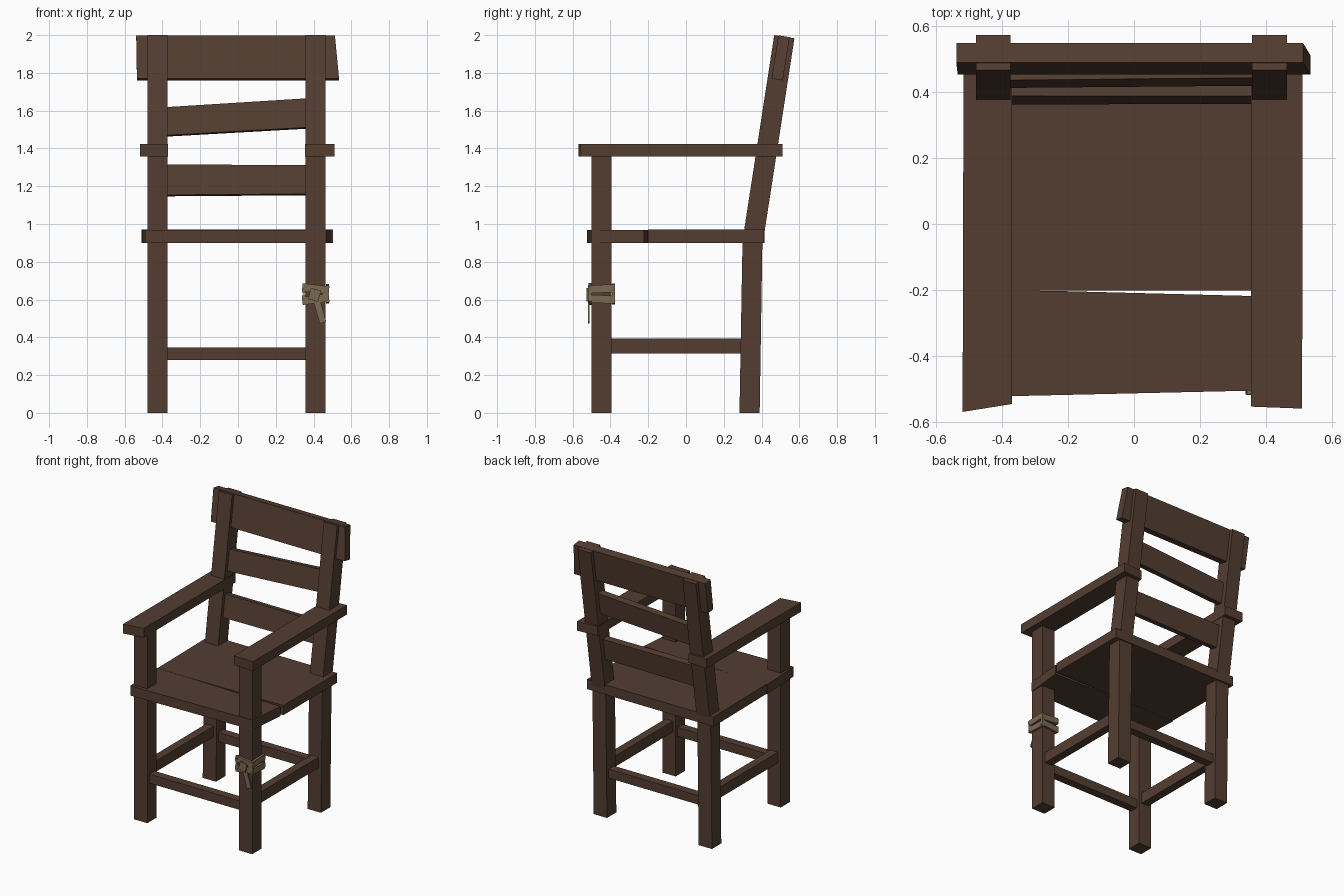
import bpy, bmesh, math
from mathutils import Vector, Matrix

if "Cube" in bpy.data.objects:
    bpy.data.objects.remove(bpy.data.objects["Cube"])


def material(name, rgb):
    m = bpy.data.materials.new(name)
    m.diffuse_color = (*rgb, 1)
    m.use_nodes = True
    m.node_tree.nodes["Principled BSDF"].inputs["Base Color"].default_value = m.diffuse_color
    return m


WOOD = material("dark brown wood", (0.088, 0.048, 0.031))
CLOTH = material("tan cloth", (0.195, 0.145, 0.085))


def finish(name, bm, mat):
    bmesh.ops.recalc_face_normals(bm, faces=bm.faces)
    me = bpy.data.meshes.new(name)
    bm.to_mesh(me)
    bm.free()
    me.materials.append(mat)
    ob = bpy.data.objects.new(name, me)
    bpy.context.collection.objects.link(ob)
    return ob


def prism(name, outline, a, b, place, mat=WOOD):
    """Extrude a 2D outline from a to b; place() maps (u, v, w) to space."""
    bm = bmesh.new()
    lo = [bm.verts.new(place(u, v, a)) for u, v in outline]
    hi = [bm.verts.new(place(u, v, b)) for u, v in outline]
    bm.faces.new(lo)
    bm.faces.new(hi)
    n = len(outline)
    for i in range(n):
        j = (i + 1) % n
        bm.faces.new((lo[i], lo[j], hi[j], hi[i]))
    return finish(name, bm, mat)


def box(name, x, y, z, mat=WOOD):
    return prism(name, [(x[0], y[0]), (x[1], y[0]), (x[1], y[1]), (x[0], y[1])],
                 z[0], z[1], flat, mat)


def flat(u, v, w):      # outline seen from the top
    return Vector((u, v, w))


def side(u, v, w):      # outline seen from the right
    return Vector((w, u, v))


LEAN = math.atan(0.158)


def leaning(x, z, w):   # outline seen from the front, on the leaning back
    return Vector((x, 0.354 + (z - 0.95) * 0.158 + w * math.cos(LEAN),
                   z - w * math.sin(LEAN)))


# legs: straight front legs, back legs that bend into leaning posts
for tag, x in (("left", (-0.48, -0.374)), ("right", (0.358, 0.464))):
    box("front_leg_" + tag, x, (-0.50, -0.394), (0, 1.37))
    prism("back_leg_" + tag, [(0.283, 0), (0.39, 0), (0.405, 0.95), (0.30, 0.95)],
          x[0], x[1], side)
    prism("back_post_" + tag, [(0.302, 0.93), (0.409, 0.915), (0.574, 1.983), (0.467, 2.0)],
          x[0], x[1], side)
    # side stretcher
    c = sum(x) / 2
    box("side_stretcher_" + tag, (c - 0.03, c + 0.03), (-0.42, 0.32), (0.315, 0.393))

# front and back stretchers
for tag, y in (("front", -0.447), ("back", 0.34)):
    box(tag + "_stretcher", (-0.40, 0.38), (y - 0.03, y + 0.03), (0.28, 0.345))

# seat: two planks with a narrow wedge-shaped gap
prism("seat_back_plank", [(-0.502, -0.202), (0.503, -0.202), (0.503, 0.412), (-0.51, 0.415)],
      0.90, 0.97, flat)
prism("seat_front_plank", [(-0.492, -0.525), (0.467, -0.503), (0.495, -0.222), (-0.24, -0.203),
                           (-0.508, -0.2)],
      0.899, 0.969, flat)

# armrests
prism("armrest_left", [(-0.52, -0.57), (-0.37, -0.546), (-0.37, 0.50), (-0.517, 0.505)],
      1.357, 1.424, flat)
prism("armrest_right", [(0.355, -0.554), (0.51, -0.56), (0.512, 0.512), (0.355, 0.50)],
      1.357, 1.424, flat)

# backrest: top rail and two crooked slats
prism("top_rail", [(-0.535, 1.765), (0.535, 1.765), (0.513, 1.994), (-0.539, 1.994)],
      -0.03, 0.03, leaning)
prism("upper_slat", [(-0.40, 1.465), (0.40, 1.51), (0.40, 1.664), (-0.40, 1.614)],
      -0.023, 0.023, leaning)
prism("lower_slat", [(-0.40, 1.15), (0.40, 1.156), (0.40, 1.309), (-0.40, 1.311)],
      -0.023, 0.023, leaning)


# cloth strips wrapped round the right front leg
def strip(name, size, loc, turn=0, roll=0):
    bm = bmesh.new()
    bmesh.ops.create_cube(bm, size=1)
    mat = (Matrix.Translation(loc) @ Matrix.Rotation(turn, 4, 'Z')
           @ Matrix.Rotation(roll, 4, 'Y') @ Matrix.Diagonal((*size, 1)))
    bmesh.ops.transform(bm, matrix=mat, verts=bm.verts)
    return finish(name, bm, CLOTH)


CX, CY = 0.411, -0.447
for tag, z, rolls in (("upper", 0.657, (0.12, -0.05, -0.10, 0.06)),
                      ("lower", 0.602, (-0.14, 0.04, 0.10, -0.05))):
    for i, roll in enumerate(rolls):
        a = i * math.pi / 2
        loc = Vector((CX + 0.062 * math.sin(a), CY - 0.062 * math.cos(a), z))
        strip(f"cloth_{tag}_{i + 1}", (0.142, 0.016, 0.042), loc, a, roll)

# knot and hanging tail
strip("cloth_knot", (0.055, 0.022, 0.06), (0.405, -0.516, 0.625), 0, 0.25)
strip("cloth_tail", (0.036, 0.008, 0.13), (0.432, -0.514, 0.541), 0, -0.28)
strip("cloth_cross_strip", (0.03, 0.01, 0.08), (0.465, -0.515, 0.632), 0, 0.1)
